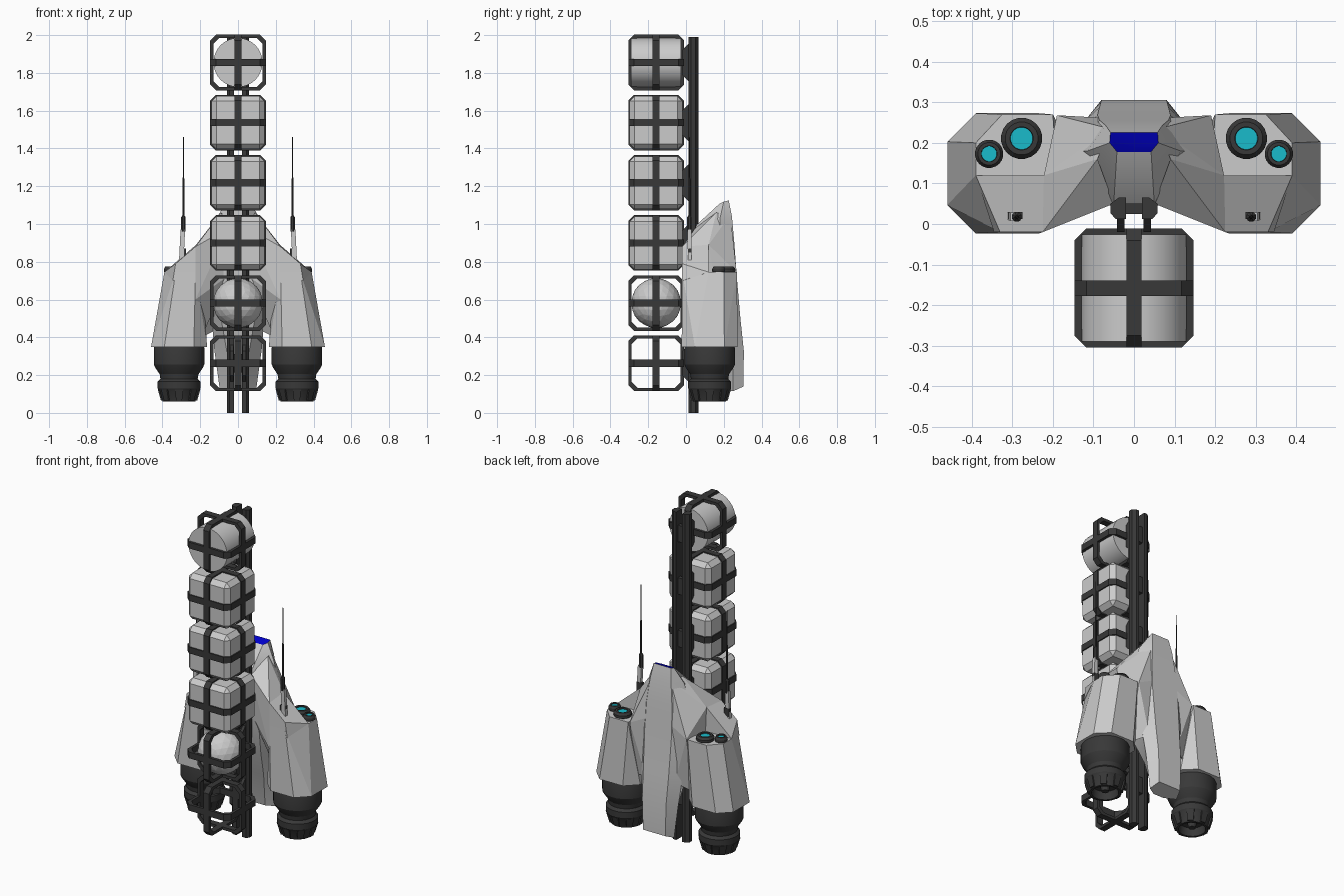
import bpy, bmesh, math
from mathutils import Vector, Matrix

cube = bpy.data.objects.get("Cube")
if cube:
    bpy.data.objects.remove(cube)


def material(name, color):
    m = bpy.data.materials.new(name)
    m.use_nodes = True
    m.diffuse_color = (*color, 1)
    m.node_tree.nodes["Principled BSDF"].inputs["Base Color"].default_value = (*color, 1)
    return m


HULL = material("hull_grey", (0.6, 0.6, 0.6))
DARK = material("dark_metal", (0.04, 0.04, 0.04))
BLUE = material("window_blue", (0.0, 0.0, 0.6))
TEAL = material("intake_teal", (0.01, 0.5, 0.6))


def finish(name, bm, *mats, mirror=False, smooth=0):
    bmesh.ops.recalc_face_normals(bm, faces=bm.faces)
    me = bpy.data.meshes.new(name)
    bm.to_mesh(me)
    bm.free()
    for m in mats:
        me.materials.append(m)
    ob = bpy.data.objects.new(name, me)
    bpy.context.collection.objects.link(ob)
    if mirror:
        ob.modifiers.new("Mirror", 'MIRROR')
    if smooth:
        bpy.ops.object.select_all(action='DESELECT')
        ob.select_set(True)
        bpy.context.view_layer.objects.active = ob
        bpy.ops.object.shade_smooth_by_angle(angle=math.radians(smooth))
    return ob


def solid(name, points, mat, mirror=True):
    """Faceted convex solid around the given corners."""
    bm = bmesh.new()
    vs = [bm.verts.new(p) for p in points]
    out = bmesh.ops.convex_hull(bm, input=vs)
    junk = {v for v in out["geom_interior"] if isinstance(v, bmesh.types.BMVert)}
    bmesh.ops.delete(bm, geom=list(junk), context='VERTS')
    bmesh.ops.dissolve_limit(bm, angle_limit=0.02, verts=bm.verts, edges=bm.edges)
    return finish(name, bm, mat, mirror=mirror)


def loft(bm, rings, caps=True):
    loops = [[bm.verts.new(p) for p in r] for r in rings]
    for a, b in zip(loops, loops[1:]):
        for i in range(len(a)):
            j = (i + 1) % len(a)
            bm.faces.new((a[i], a[j], b[j], b[i]))
    if caps:
        return bm.faces.new(loops[0]), bm.faces.new(loops[-1])


def lathe(name, cx, cy, profile, mat, sides=20, smooth=0):
    bm = bmesh.new()
    loft(bm, [[(cx + r * math.cos(math.tau * (i + .5) / sides),
                cy + r * math.sin(math.tau * (i + .5) / sides), z)
               for i in range(sides)] for r, z in profile])
    return finish(name, bm, mat, mirror=True, smooth=smooth)


def box(bm, lo, hi):
    lo, hi = Vector(lo), Vector(hi)
    bmesh.ops.create_cube(bm, size=1, matrix=Matrix.Translation((lo + hi) / 2)
                          @ Matrix.Diagonal((*(hi - lo), 1)))


# Cargo cages: three crossed rings with cut corners
CELL_Y = -0.158
CELLS = [0.263 + 0.3184 * i for i in range(6)]


def octagon(h, c):
    return [(h, c - h), (h, h - c), (h - c, h), (c - h, h),
            (-h, h - c), (-h, c - h), (c - h, -h), (h - c, -h)]


def add_ring(bm, axis):
    loops = []
    for h, w in ((0.147, -.019), (0.147, .019), (0.13, .019), (0.13, -.019), (0.147, -.019)):
        pts = []
        for u, v in octagon(h, 0.03):
            p = [u, v]
            p.insert(axis, w)
            pts.append(p)
        loops.append(pts)
    loft(bm, loops, caps=False)


for n, z in enumerate(CELLS):
    bm = bmesh.new()
    for axis in range(3):
        add_ring(bm, axis)
    bmesh.ops.remove_doubles(bm, verts=bm.verts, dist=1e-5)
    finish(f"cargo_cage_{n + 1}", bm, DARK).location = (0, CELL_Y, z)

# Cargo: a ball, three crates and a drum
bm = bmesh.new()
bmesh.ops.create_icosphere(bm, subdivisions=3, radius=0.132)
finish("cargo_ball", bm, HULL).location = (0, CELL_Y, CELLS[1])
for n in (2, 3, 4):
    bm = bmesh.new()
    bmesh.ops.create_cube(bm, size=0.28)
    bmesh.ops.bevel(bm, geom=bm.edges[:], offset=0.026, segments=1, affect='EDGES')
    finish(f"cargo_crate_{n - 1}", bm, HULL).location = (0, CELL_Y, CELLS[n])
bm = bmesh.new()
bmesh.ops.create_cone(bm, segments=32, radius1=0.13, radius2=0.13, depth=0.264,
                      cap_ends=True, matrix=Matrix.Rotation(math.pi / 2, 4, 'X'))
finish("cargo_drum", bm, HULL, smooth=30).location = (0, CELL_Y, CELLS[5])

# Twin rails, cross ties and cage clamps
rail = [(.02, .012), (.045, .012), (.058, .027), (.058, .05), (.038, .065), (.02, .065)]
bm = bmesh.new()
loft(bm, [[(x, y, z) for x, y in rail] for z in (0, 1.99)])
finish("rail", bm, DARK, mirror=True)
for n, z in enumerate(CELLS):
    bm = bmesh.new()
    box(bm, (-.025, .025, z - .05), (.025, .05, z + .05))
    finish(f"rail_tie_{n + 1}", bm, DARK)
    solid(f"cage_clamp_{n + 1}",
          [(x, y, z + s * h) for x in (.024, .042) for s in (-1, 1)
           for y, h in ((-.02, .065), (.015, .1))], DARK)

# Fuselage: sections as front, flank and back corners (half width, depth, height)
sections = [
    ((.035, .21, .12), (.095, .25, .115), (.075, .305, .14)),
    ((.06, .16, .33), (.125, .25, .33), (.08, .306, .33)),
    ((.09, .09, .5), (.14, .23, .5), (.085, .288, .5)),
    ((.1, .05, .73), (.18, .2, .73), (.09, .268, .73)),
    ((.07, .045, .88), (.15, .18, .9), (.085, .256, .9)),
    ((.05, .05, .99), (.115, .18, 1.03), (.07, .243, 1.04)),
    ((.042, .178, 1.108), (.06, .2, 1.118), (.058, .226, 1.125)),
]
bm = bmesh.new()
bottom, top = loft(bm, [list(s) + [(-x, y, z) for x, y, z in reversed(s)] for s in sections])
top.material_index = 1
finish("fuselage", bm, HULL, BLUE, smooth=32)

# Engine nacelle with a flat intake deck
NX, NY = 0.312, 0.125
nacelle = [(NX + u, NY + v, .35) for u, v in octagon(.148, .07)]
nacelle += [(.39, .12, .745), (.39, .2, .745), (.325, .27, .745), (.2, .27, .745),
            (.19, .12, .745), (.33, -.02, .745), (.225, -.02, .745)]
solid("nacelle", nacelle, HULL)

# Shoulder in front of the deck, and the fairing into the fuselage
solid("shoulder", [(.39, .12, .745), (.345, -.02, .7), (.33, -.02, .79), (.225, -.02, .88),
                   (.222, .12, .89), (.225, -.02, .7), (.15, .12, .7)], HULL)
solid("wing_fairing", [(.225, -.02, .88), (.222, .12, .89), (.09, .16, 1.06),
                       (.05, .05, .98), (.06, .06, .72), (.225, -.02, .6),
                       (.19, .1, .4), (.19, .2, .4), (.11, .12, .6)], HULL)
solid("rear_fairing", [(.222, .12, .89), (.09, .16, 1.06), (.06, .235, 1.05), (.19, .268, .745),
                       (.08, .262, .8), (.1, .12, .7), (.19, .2, .4), (.1, .25, .45)], HULL)

# Engine nozzle, bell and thrust flaps
lathe("engine_nozzle", NX, NY, [(.13, .36), (.135, .345), (.135, .255), (.125, .235),
      (.104, .205), (.1, .18), (.115, .165), (.115, .13), (.105, .115), (.088, .06),
      (.075, .06), (.07, .11)], DARK, smooth=25)
lathe("engine_hub", NX, NY, [(.03, .12), (.02, .07)], DARK, sides=12)
bm = bmesh.new()
for i in range(8):
    turn = Matrix.Translation((NX, NY, 0)) @ Matrix.Rotation(math.tau * i / 8, 4, 'Z')
    rings = [[turn @ Vector((r, s * w, z)) for r, s in ((r0, -1), (r1, -1), (r1, 1), (r0, 1))]
             for r0, r1, w, z in ((.09, .113, .022, .125), (.078, .096, .016, .065))]
    loft(bm, rings)
finish("thrust_flaps", bm, DARK, mirror=True)

# Deck intakes with teal discs
for name, x, y, r in (("large_intake", .277, .211, .051), ("small_intake", .357, .173, .035)):
    lathe(name, x, y, [(r * .85, .735), (r, .75), (r, .762), (r * .8, .775),
                       (r * .56, .775), (r * .54, .765)], DARK)
    lathe(name + "_disc", x, y, [(r * .54, .765), (r * .54, .768)], TEAL)

# Antennas: foot, socket and whip
solid("antenna_foot", [(x + s * .012, y + t * .01, z) for s in (-1, 1) for t in (-1, 1)
                       for x, y, z in ((.3, .02, .81), (.292, .018, .97))], HULL)
solid("antenna_bracket", [(x, y, z) for x in (.275, .31) for y in (.012, .03)
                          for z in (.82, .87)], DARK)
lathe("antenna_whip", .289, .018, [(.013, .96), (.013, 1.035), (.006, 1.045),
                                   (.005, 1.24), (.003, 1.25), (.002, 1.46)], DARK, sides=8)
